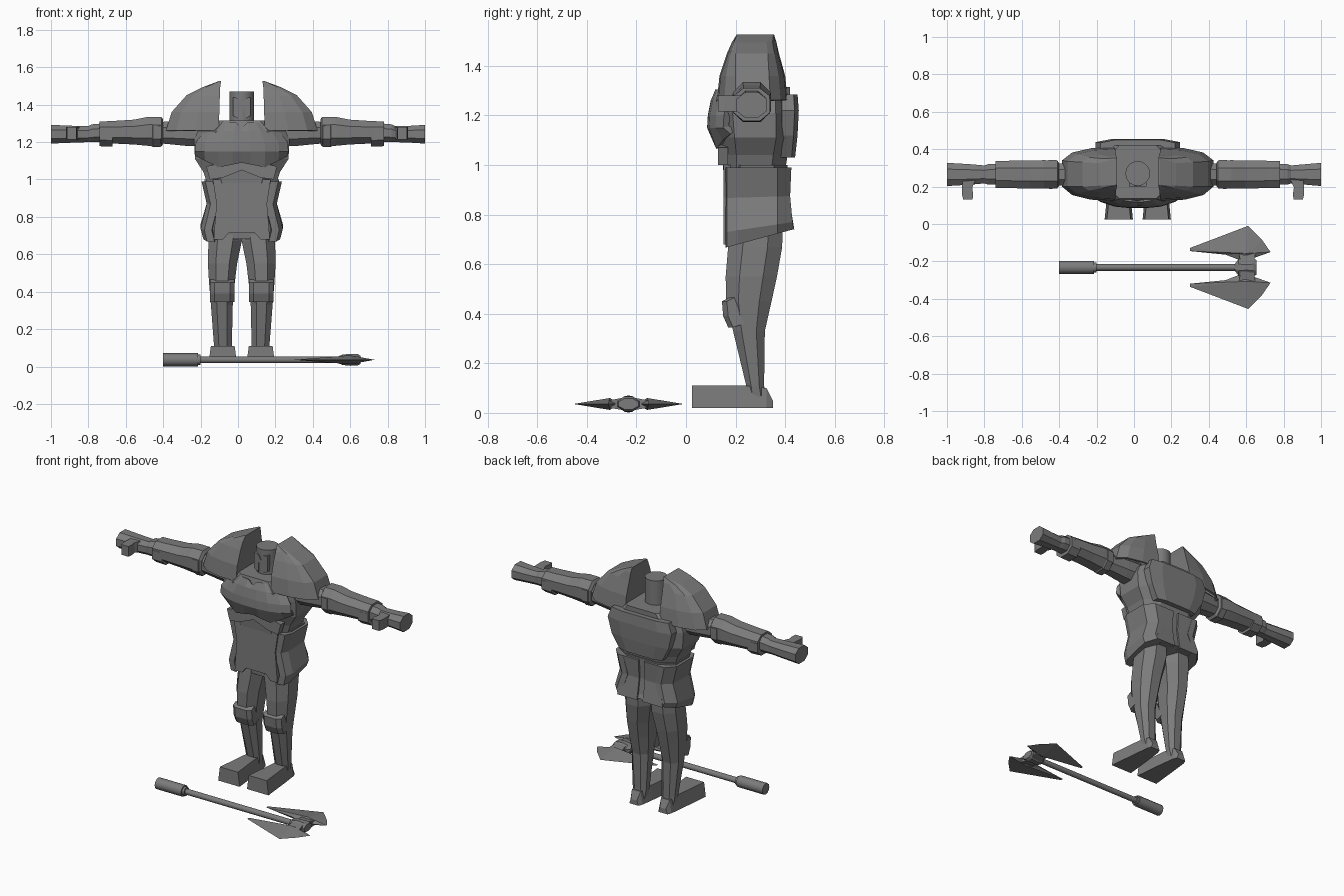
import bpy, bmesh, math
from mathutils import Vector

if "Cube" in bpy.data.objects:
    bpy.data.objects.remove(bpy.data.objects["Cube"])

CX, CY = 0.02, 0.265          # body centre line
GREY = bpy.data.materials.new("dark_grey")
GREY.diffuse_color = (0.2, 0.2, 0.2, 1)
GREY.use_nodes = True
GREY.node_tree.nodes["Principled BSDF"].inputs["Base Color"].default_value = GREY.diffuse_color


def make(name, verts, faces):
    me = bpy.data.meshes.new(name)
    me.from_pydata([tuple(v) for v in verts], [], faces)
    bm = bmesh.new()
    bm.from_mesh(me)
    bmesh.ops.remove_doubles(bm, verts=bm.verts, dist=1e-5)
    bmesh.ops.recalc_face_normals(bm, faces=bm.faces)
    bm.to_mesh(me)
    bm.free()
    me.materials.append(GREY)
    ob = bpy.data.objects.new(name, me)
    bpy.context.collection.objects.link(ob)
    return ob


def loft(name, rings, cap0=True, cap1=True):
    n = len(rings[0])
    verts = [p for r in rings for p in r]
    faces = []
    for k in range(len(rings) - 1):
        for i in range(n):
            j = (i + 1) % n
            faces.append((k*n + i, k*n + j, (k+1)*n + j, (k+1)*n + i))
    if cap0:
        faces.append(tuple(range(n)))
    if cap1:
        faces.append(tuple(range((len(rings)-1)*n, len(rings)*n)))
    return make(name, verts, faces)


def oct2(a0, a1, b0, b1, c=0.3):
    """Rectangle with cut corners."""
    da, db = (a1-a0)*c, (b1-b0)*c
    return [(a0+da, b0), (a1-da, b0), (a1, b0+db), (a1, b1-db),
            (a1-da, b1), (a0+da, b1), (a0, b1-db), (a0, b0+db)]


def ring_z(z, x0, x1, y0, y1, c=0.28, s=1, tilt=0):
    return [(CX + s*x, y, z + tilt*(y-CY)) for x, y in oct2(x0, x1, y0, y1, c)]


def ring_x(x, y0, y1, z0, z1, s=1, c=0.27):
    return [(CX + s*x, y, z) for y, z in oct2(y0, y1, z0, z1, c)]


def plate(name, outline, y0, y1):
    """Front-view outline (x, z) pushed from y0 to y1."""
    return loft(name, [[(CX + x, y, z) for x, z in outline] for y in (y0, y1)])


def sym(half):
    """Mirror a half outline across the centre line."""
    return half + [(-x, z) for x, z in reversed(half)]


# torso
loft("torso", [ring_z(z, -h, h, a, b, c) for z, h, a, b, c in (
    (0.98, .185, .15, .40, .22), (1.04, .205, .145, .41, .22), (1.11, .25, .14, .42, .2),
    (1.21, .255, .13, .42, .2), (1.26, .235, .12, .42, .2), (1.315, .14, .135, .42, .15))])

# chest plate, bulging forward, notched at the neck, arched below
us = (-1, -.8, -.5, -.2, 0, .2, .5, .8, 1)
low = (.055, .03, -.005, .01, .02, .01, -.005, .03, .055)
rows = ((1.305, .155, .118), (1.26, .20, .10), (1.20, .245, .088), (1.15, .25, .085), (1.07, .245, .115))
grid = []
for k, (z, h, y) in enumerate(rows):
    grid.append([(CX + u*h, y + .065*abs(u)**3, z + (low[i] if k == 4 else 0)
                  - (.03 if k == 0 and i == 4 else 0)) for i, u in enumerate(us)])
chest = make("chest_plate", [p for r in grid for p in r],
             [(k*9+i, k*9+i+1, k*9+i+10, k*9+i+9) for k in range(4) for i in range(8)])
m = chest.modifiers.new("thickness", 'SOLIDIFY')
m.thickness, m.offset = 0.03, -1

# back plate
loft("back_plate", [ring_z(z, -h, h, .37, b, .2) for z, h, b in (
    (1.03, .15, .44), (1.12, .20, .45), (1.22, .225, .455), (1.285, .20, .45))])

# tunic with a hem that rises to the back
loft("tunic", [ring_z(z, -h, h, a, b, .22, 1, t) for z, h, a, b, t in (
    (.705, .205, .175, .43, .27), (.76, .205, .17, .42, .1), (.87, .18, .165, .405, 0),
    (1.0, .20, .165, .41, 0))])
plate("tunic_front", sym([(.07, .715), (.10, .68), (.15, .68), (.145, .75),
                          (.135, .87), (.155, 1.0)]), .152, .18)
# belly band peak under the chest
plate("belly_band", sym([(0, 1.05), (.10, 1.01), (.17, 1.0), (.19, 1.07), (.10, 1.09)]), .13, .17)

for s, side in ((-1, "right"), (1, "left")):
    # hip side plates, wrapping around the flank
    loft("hip_plate_" + side, [
        [(CX + s*x, y, z + t*(y-CY)) for x, y in
         ((w-.06, .16), (w-.02, .165), (w, .21), (w, .37), (w-.05, b), (w-.09, b))]
        for z, w, t, b in ((.695, .205, .27, .435), (.745, .22, .15, .43),
                           (.87, .187, .03, .42), (.99, .215, 0, .425))])
    # back panels of the tunic
    loft("back_panel_" + side, [
        [(CX + s*x, y, z) for x, y in ((.02, .40), (w, .38), (w, b), (.02, b))]
        for z, w, b in ((.74, .16, .437), (.87, .13, .415), (.99, .15, .424))])

    # legs
    loft("leg_" + side, [ring_z(z, a, b, c, d, .27, s) for z, a, b, c, d in (
        (.05, .06, .14, .25, .325), (.11, .053, .148, .243, .315), (.33, .048, .165, .19, .318),
        (.45, .037, .175, .162, .345), (.55, .025, .181, .16, .367), (.67, .0, .178, .17, .388),
        (.78, .0, .17, .18, .39))])
    # feet: broad toe, narrow heel
    loft("foot_" + side, [
        [(CX + s*p[0], y, p[1]) for p in ((a, .02), (b, .02), (b-.012, t), (a+.012, t))]
        for y, a, b, t in ((.025, .026, .177, .11), (.24, .048, .155, .11),
                           (.325, .06, .145, .10), (.35, .07, .135, .05))])
    # knee guards
    loft("knee_guard_" + side, [
        [(CX + s*x, y + d, z) for x, y, z in
         ((a, .145, .45), (a, .175, .465), (a, .215, .36), (a, .17, .345), (a, .15, .39))]
        for a, d in ((.04, .02), (.062, 0), (.145, 0), (.17, .02))])

    # shoulder guards: domed shells, open below
    shell = loft("shoulder_guard_" + side, [
        [(CX + s*x, y, z) for x, y in ((i, a), (m_, a + .005), (m_*.35 + o*.65, a*.6+c*.4),
         (o, c), (o, d), (m_*.35 + o*.65, b*.6+d*.4), (m_, b - .005), (i, b))]
        for z, i, m_, o, a, b, c, d in (
            (1.262, .122, .25, .405, .125, .41, .20, .34),
            (1.36, .12, .23, .375, .135, .40, .20, .335),
            (1.45, .117, .20, .295, .165, .375, .20, .33),
            (1.495, .115, .155, .205, .185, .365, .205, .325),
            (1.527, .11, .114, .12, .205, .355, .21, .35))], cap0=False)
    sm = shell.modifiers.new("thickness", 'SOLIDIFY')
    sm.thickness, sm.offset = 0.012, -1

    # arms
    loft("upper_arm_" + side, [ring_x(x, CY-r, CY+r, 1.25-r, 1.25+r, s) for x, r in (
        (.18, .075), (.30, .07), (.40, .06), (.46, .055))])
    loft("forearm_" + side, [ring_x(x, CY-h, CY+h, a, b, s) for x, h, a, b in (
        (.42, .06, 1.19, 1.32), (.43, .074, 1.175, 1.335), (.50, .076, 1.18, 1.335),
        (.575, .075, 1.187, 1.32), (.70, .073, 1.193, 1.312), (.76, .072, 1.197, 1.31))])
    loft("elbow_cuff_" + side, [ring_x(x, CY-h, CY+h, 1.25-h, 1.25+h+.003, s) for x, h in (
        (.425, .066), (.435, .076), (.475, .077), (.485, .07))])
    loft("wrist_guard_" + side, [ring_x(x, CY-.073, CY+.073, a, 1.30, s) for x, a in (
        (.69, 1.175), (.76, 1.178))])
    # hands with one thumb
    tip, th = (1.02, .905) if s < 0 else (.98, .855)
    loft("hand_" + side, [ring_x(x, CY-h, CY+h, a, b, s) for x, h, a, b in (
        (.74, .055, 1.20, 1.30), (.80, .055, 1.20, 1.295), (.82, .048, 1.20, 1.285),
        (.90, .055, 1.197, 1.287), (tip, .062, 1.192, 1.292))])
    loft("thumb_" + side, [
        [(CX + s*x, y, z) for x, z in ((a, 1.215), (b, 1.215), (b, 1.28), (a, 1.28))]
        for y, a, b in ((.24, th-.04, th+.03), (.195, th-.02, th+.035),
                        (.16, th-.025, th+.035), (.13, th-.022, th+.028))])


def cyl(name, p0, p1, r, n):
    """Straight cylinder between two points."""
    a, b = Vector(p0), Vector(p1)
    q = (b - a).to_track_quat('Z', 'Y')
    pts = [q @ Vector((r*math.cos(2*math.pi*i/n), r*math.sin(2*math.pi*i/n), 0)) for i in range(n)]
    ob = loft(name, [[a + p for p in pts], [b + p for p in pts]])
    bpy.context.view_layer.objects.active = ob
    ob.select_set(True)
    bpy.ops.object.shade_smooth_by_angle(angle=math.radians(40))
    ob.select_set(False)
    return ob


# head: round helmet with a notched face plate
cyl("helmet", (CX, .27, 1.28), (CX, .27, 1.47), .066, 20)
plate("face_plate", sym([(.0, 1.405), (.018, 1.435), (.048, 1.44), (.046, 1.34), (.018, 1.325),
                         (.015, 1.385)]), .2, .235)

# axe lying in front
AY, AZ = -.232, .036
cyl("axe_grip", (-.40, AY, AZ), (-.215, AY, AZ), .035, 12)
cyl("axe_grip_ring", (-.215, AY, AZ), (-.20, AY, AZ), .027, 12)
cyl("axe_shaft", (-.20, AY, AZ), (.58, AY, AZ), .018, 10)
loft("axe_hub", [[(x, AY + y, AZ + z) for y, z in oct2(-h, h, -t, t)] for x, h, t in (
    (.54, .02, .02), (.56, .045, .028), (.60, .035, .032), (.64, .045, .03), (.655, .04, .022))])
# blades: ridge in the middle, thin towards the edge
edge = [(.30, .087), (.30, .104), (.61, .222), (.685, .147), (.73, .082), (.64, .05),
        (.57, .037), (.49, .068)]
for s, side in ((-1, "lower"), (1, "upper")):
    vs = [(x, AY + s*y, AZ) for x, y in edge]
    vs += [(.60, AY + s*.075, AZ + .024), (.60, AY + s*.075, AZ - .024)]
    fs = [(i, (i+1) % 8, 8) for i in range(8)] + [((i+1) % 8, i, 9) for i in range(8)]
    make("axe_blade_" + side, vs, fs)
    loft("axe_blade_mount_" + side, [
        [(x, AY + s*y, AZ + z) for x, z in ((a, -t), (b, -t), (b, t), (a, t))]
        for y, a, b, t in ((.02, .57, .64, .025), (.085, .56, .65, .014))])
